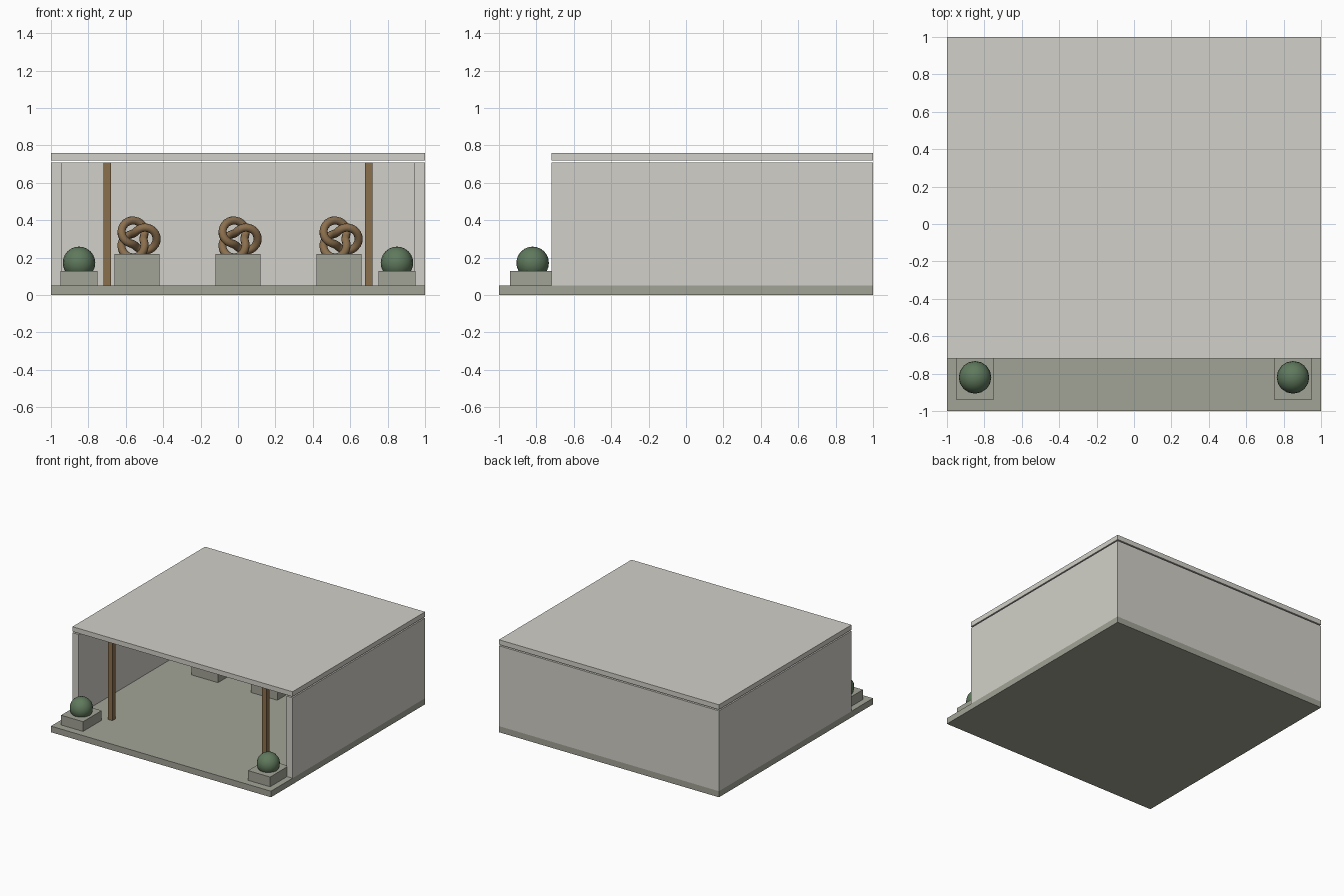
import bpy, bmesh
from math import sin, cos, pi
from mathutils import Vector

if "Cube" in bpy.data.objects:
    bpy.data.objects.remove(bpy.data.objects["Cube"])


def material(name, rgb):
    m = bpy.data.materials.new(name)
    m.diffuse_color = (*rgb, 1)
    m.use_nodes = True
    m.node_tree.nodes["Principled BSDF"].inputs["Base Color"].default_value = m.diffuse_color
    return m


STONE = material("stone", (0.36, 0.366, 0.305))
PLASTER = material("plaster", (0.64, 0.63, 0.58))
WOOD = material("wood", (0.26, 0.16, 0.076))
LEAF = material("leaf", (0.115, 0.19, 0.107))


def finish(name, bm, mat, smooth=False):
    me = bpy.data.meshes.new(name)
    bmesh.ops.recalc_face_normals(bm, faces=bm.faces)
    for f in bm.faces:
        f.smooth = smooth
    bm.to_mesh(me)
    bm.free()
    me.materials.append(mat)
    ob = bpy.data.objects.new(name, me)
    bpy.context.collection.objects.link(ob)
    return ob


def box(name, x, y, z, mat):
    """Box from (min, max) ranges on each axis."""
    bm = bmesh.new()
    bmesh.ops.create_cube(bm, size=1)
    for v in bm.verts:
        v.co = [r[0] + (c + 0.5) * (r[1] - r[0]) for c, r in zip(v.co, (x, y, z))]
    return finish(name, bm, mat)


def ball(name, loc, radius, mat):
    bm = bmesh.new()
    bmesh.ops.create_uvsphere(bm, u_segments=16, v_segments=12, radius=radius)
    ob = finish(name, bm, mat, True)
    ob.location = loc


def knot(name, loc, r, tube, mat, steps=80, sides=10):
    """Trefoil tube facing the front."""
    def path(u):
        k = 1.5 * u
        d = r * (2 + cos(k)) / 2
        return Vector((d * cos(u), -r * sin(k) / 2, d * sin(u)))

    bm = bmesh.new()
    rings = []
    for i in range(steps):
        u = 4 * pi * i / steps
        p, q = path(u), path(u + 0.01)
        tangent = q - p
        binormal = tangent.cross(p + q).normalized()
        normal = binormal.cross(tangent).normalized()
        rings.append([bm.verts.new(p + tube * (cos(a) * normal + sin(a) * binormal))
                      for a in (2 * pi * j / sides for j in range(sides))])
    for i in range(steps):
        a, b = rings[i], rings[(i + 1) % steps]
        for j in range(sides):
            k = (j + 1) % sides
            bm.faces.new((a[j], a[k], b[k], b[j]))
    ob = finish(name, bm, mat, True)
    ob.location = loc


# Shell: floor slab, walls and a roof separated by a thin shadow gap
box("floor_slab", (-1, 1), (-1, 1), (0, 0.05), STONE)
box("back_wall", (-1, 1), (0.945, 1), (0.05, 0.71), PLASTER)
box("roof", (-1, 1), (-0.72, 1), (0.72, 0.76), PLASTER)

# Mirrored side walls, front posts, planters and shrubs
for side, s in (("left", -1), ("right", 1)):
    def span(a, b):
        return sorted((s * a, s * b))
    box(side + "_wall", span(0.945, 1), (-0.72, 0.945), (0.05, 0.71), PLASTER)
    box(side + "_post", span(0.68, 0.72), (-0.66, -0.62), (0.05, 0.71), WOOD)
    box(side + "_planter", span(0.75, 0.95), (-0.94, -0.70), (0.05, 0.13), STONE)
    ball(side + "_shrub", (s * 0.85, -0.82, 0.172), 0.087, LEAF)

# Row of knot sculptures on pedestals
for label, x in (("left", -0.54), ("middle", 0), ("right", 0.54)):
    box(label + "_pedestal", (x - 0.12, x + 0.12), (0.34, 0.58), (0.05, 0.22), STONE)
    knot(label + "_knot_sculpture", (x, 0.46, 0.30), 0.07, 0.022, WOOD)
